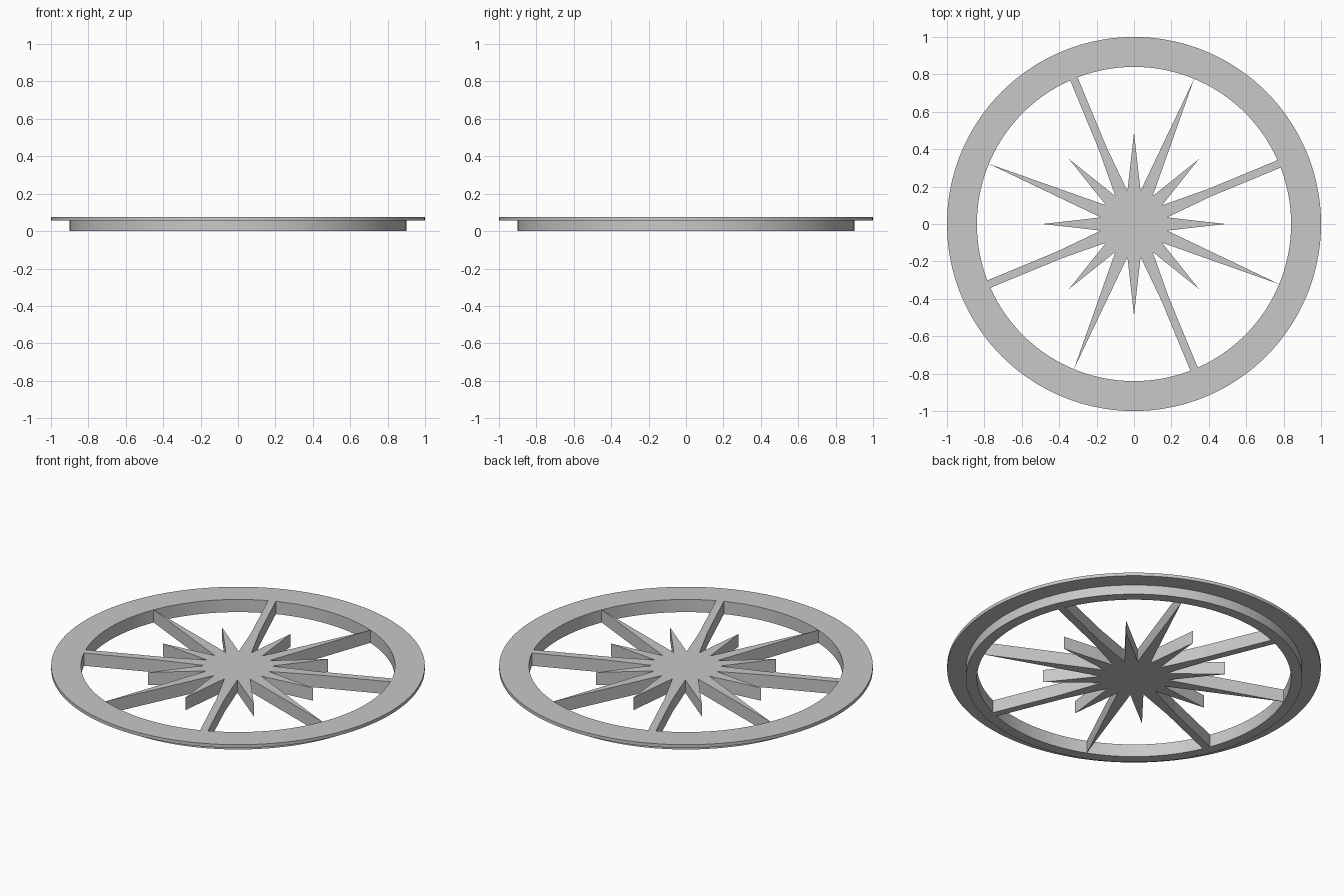
import bpy
import bmesh
from math import sin, cos, pi, radians
from mathutils import Matrix, Vector

cube = bpy.data.objects.get("Cube")
if cube:
    bpy.data.objects.remove(cube, do_unlink=True)

HEIGHT = 0.075
FLANGE_Z = 0.056
OUTER, COLLAR, INNER = 1.0, 0.9, 0.84
VALLEY_R, SHORT_TIP = 0.18, 0.49
BAR_HALF = 0.0215
SEGMENTS = 144

grey = bpy.data.materials.new("plain grey")
grey.use_nodes = True
colour = (0.58, 0.58, 0.58, 1)
grey.diffuse_color = colour
grey.node_tree.nodes["Principled BSDF"].inputs["Base Color"].default_value = colour


def finish(name, bm):
    bmesh.ops.recalc_face_normals(bm, faces=bm.faces)
    mesh = bpy.data.meshes.new(name)
    bm.to_mesh(mesh)
    bm.free()
    mesh.materials.append(grey)
    obj = bpy.data.objects.new(name, mesh)
    bpy.context.collection.objects.link(obj)
    return obj


# Rim: stepped flange profile turned around the z axis
bm = bmesh.new()
profile = [(INNER, 0), (COLLAR, 0), (COLLAR, FLANGE_Z),
           (OUTER, FLANGE_Z), (OUTER, HEIGHT), (INNER, HEIGHT)]
rings = []
for i in range(SEGMENTS):
    a = 2 * pi * i / SEGMENTS
    rings.append([bm.verts.new((r * cos(a), r * sin(a), z)) for r, z in profile])
for i, ring in enumerate(rings):
    following = rings[(i + 1) % SEGMENTS]
    for j in range(len(profile)):
        k = (j + 1) % len(profile)
        bm.faces.new((ring[j], following[j], following[k], ring[k]))
rim = finish("rim", bm)
bpy.ops.object.select_all(action="DESELECT")
rim.select_set(True)
bpy.context.view_layer.objects.active = rim
bpy.ops.object.shade_smooth_by_angle(angle=radians(30))

# Star: short spikes, long spikes and bars that run on to the rim
step = 2 * pi / 16
valley_x = VALLEY_R * cos(step / 2)
valley_half = VALLEY_R * sin(step / 2)
kink = INNER - BAR_HALF / valley_half * (INNER - valley_x)
bar_end = INNER + 0.002
short_spike = [(SHORT_TIP, 0)]
long_spike = [(INNER, 0)]
bar = [(kink, -BAR_HALF), (bar_end, -BAR_HALF), (bar_end, BAR_HALF), (kink, BAR_HALF)]

bm = bmesh.new()
outline = []
for i in range(16):
    tip = (short_spike, bar, short_spike, long_spike)[i % 4]
    turn = Matrix.Rotation(step * i, 3, "Z")
    for x, y in [(valley_x, -valley_half)] + tip:
        outline.append(bm.verts.new(turn @ Vector((x, y, 0))))
base = bm.faces.new(outline)
top = bmesh.ops.extrude_face_region(bm, geom=[base], use_keep_orig=True)["geom"]
bmesh.ops.translate(bm, vec=(0, 0, HEIGHT),
                    verts=[v for v in top if isinstance(v, bmesh.types.BMVert)])
bmesh.ops.recalc_face_normals(bm, faces=bm.faces)
bmesh.ops.triangulate(bm, faces=[f for f in bm.faces if len(f.verts) > 4])
finish("star_spokes", bm)
